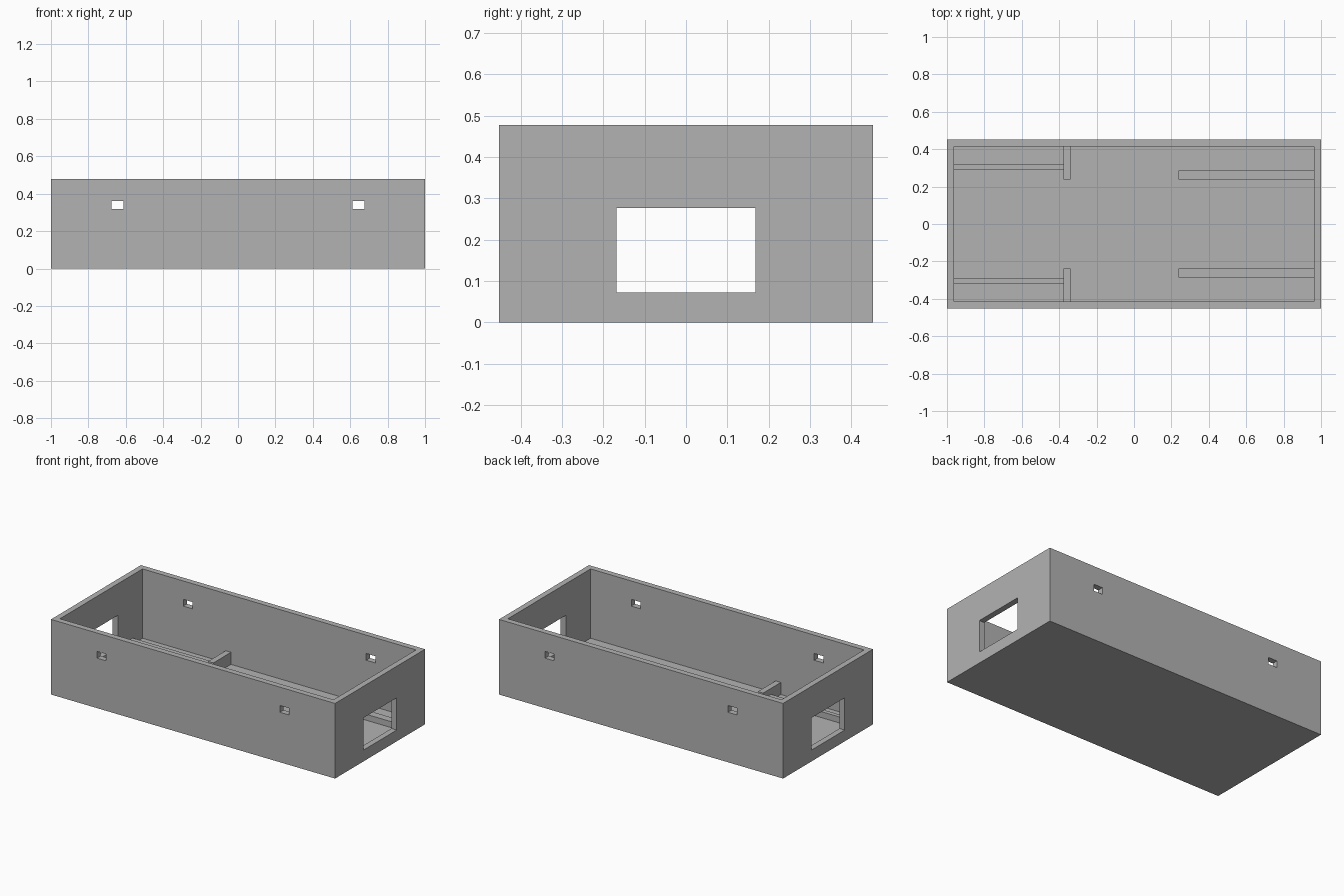
import bpy
import bmesh
from mathutils import Matrix

default = bpy.data.objects.get("Cube")
if default:
    bpy.data.objects.remove(default, do_unlink=True)

# Overall dimensions
HALF_X, HALF_Y, HEIGHT = 1.0, 0.452, 0.478
WALL = 0.037
IN_X, IN_Y = HALF_X - WALL, HALF_Y - WALL

grey = bpy.data.materials.new("plain grey")
grey.use_nodes = True
grey.diffuse_color = (0.45, 0.45, 0.45, 1)
grey.node_tree.nodes["Principled BSDF"].inputs["Base Color"].default_value = (0.45, 0.45, 0.45, 1)


def block(name, x, y, z):
    """Box spanning the given (low, high) ranges."""
    spans = (x, y, z)
    centre = [(a + b) / 2 for a, b in spans]
    size = [abs(b - a) for a, b in spans]
    bm = bmesh.new()
    bmesh.ops.create_cube(bm, size=1, matrix=Matrix.LocRotScale(centre, None, size))
    mesh = bpy.data.meshes.new(name)
    bm.to_mesh(mesh)
    bm.free()
    mesh.materials.append(grey)
    obj = bpy.data.objects.new(name, mesh)
    bpy.context.collection.objects.link(obj)
    return obj


def cut(target, cutter):
    mod = target.modifiers.new(cutter.name, 'BOOLEAN')
    mod.operation = 'DIFFERENCE'
    mod.solver = 'EXACT'
    mod.object = cutter
    bpy.context.view_layer.objects.active = target
    bpy.ops.object.modifier_apply(modifier=mod.name)
    bpy.data.objects.remove(cutter, do_unlink=True)


# Open-topped tray
tray = block("tray", (-HALF_X, HALF_X), (-HALF_Y, HALF_Y), (0, HEIGHT))
cut(tray, block("cavity_cutter", (-IN_X, IN_X), (-IN_Y, IN_Y), (WALL, HEIGHT + 0.2)))

# Large opening through both end walls
cut(tray, block("end_opening_cutter", (-1.2, 1.2), (-0.168, 0.168), (0.072, 0.277)))

# Small slots through both long walls
for side in (-1, 1):
    cut(tray, block("slot_cutter", (side * 0.612, side * 0.676), (-0.7, 0.7), (0.318, 0.361)))

# Floor rails and stops, mirrored across the length
for side, label in ((1, "back"), (-1, "front")):
    block(label + "_narrow_rail", (-IN_X, -0.377), (side * 0.291, side * 0.318), (WALL, 0.075))
    block(label + "_wide_rail", (0.238, IN_X), (side * 0.238, side * 0.286), (WALL, 0.075))
    block(label + "_stop", (-0.377, -0.34), (side * 0.238, side * IN_Y), (WALL, 0.114))
